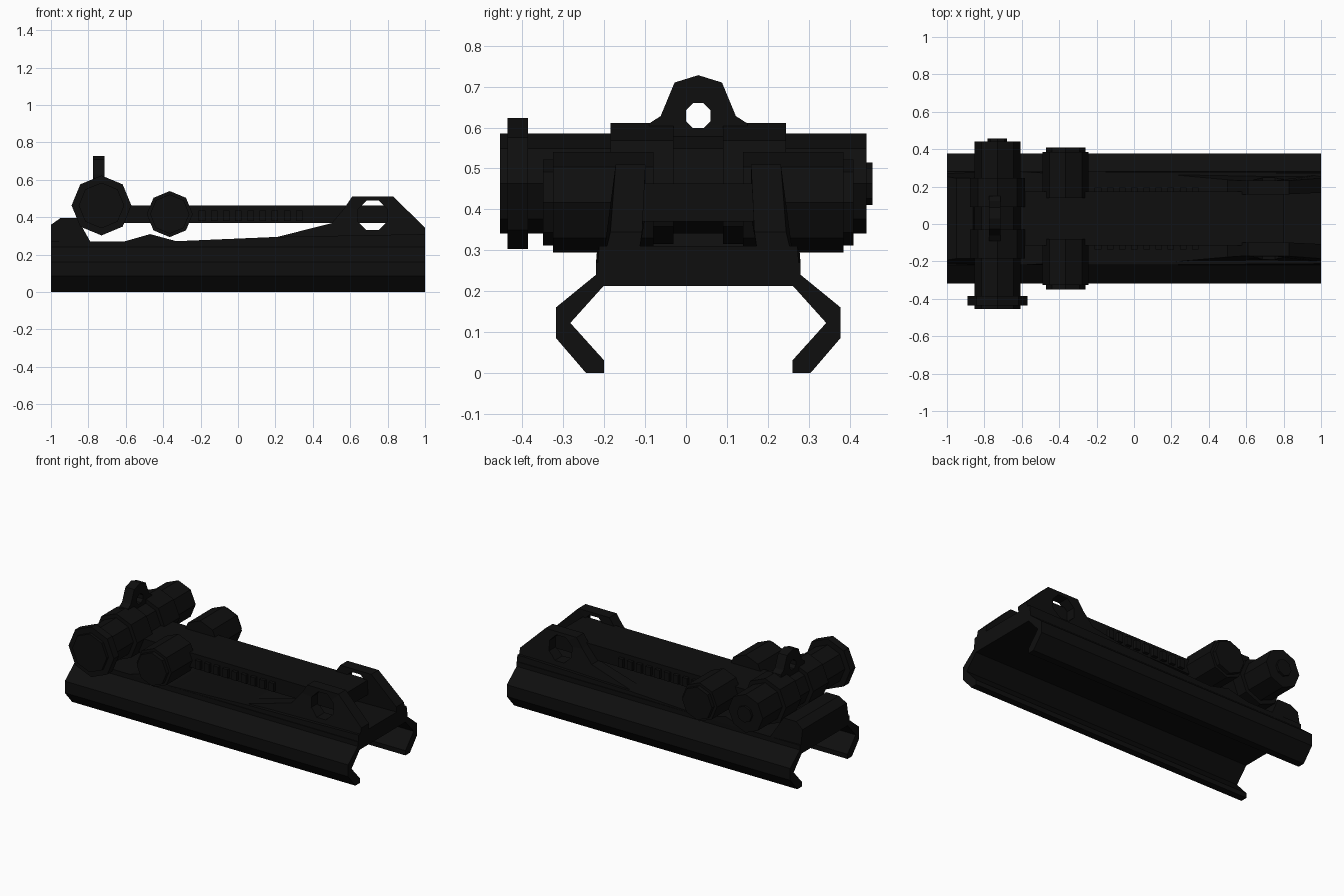
import bpy, bmesh, math

if "Cube" in bpy.data.objects:
    bpy.data.objects.remove(bpy.data.objects["Cube"])

CY = 0.03  # y position of the symmetry plane

black = bpy.data.materials.new("matte black")
black.diffuse_color = (0.0045, 0.0045, 0.0045, 1)
black.use_nodes = True
black.node_tree.nodes["Principled BSDF"].inputs["Base Color"].default_value = black.diffuse_color


def prism(name, pts, axis, a, b, taper=None):
    """Extrude a closed profile along x (pts = y,z) or y (pts = x,z)."""
    bm = bmesh.new()
    rings = []
    for t in (a, b):
        ring = []
        for u, z in pts:
            co = (t, u, z) if axis == "x" else (u, t, z)
            if taper:
                co = taper(*co)
            ring.append(bm.verts.new(co))
        rings.append(ring)
    n = len(pts)
    bm.faces.new(rings[0])
    bm.faces.new(rings[1][::-1])
    for i in range(n):
        j = (i + 1) % n
        bm.faces.new((rings[0][i], rings[1][i], rings[1][j], rings[0][j]))
    bmesh.ops.recalc_face_normals(bm, faces=bm.faces)
    me = bpy.data.meshes.new(name)
    bm.to_mesh(me)
    bm.free()
    me.materials.append(black)
    ob = bpy.data.objects.new(name, me)
    bpy.context.collection.objects.link(ob)
    return ob


def octagon(c, z, r, turn=0.0):
    return [(c + r * math.cos(math.radians(45 * i + turn)),
             z + r * math.sin(math.radians(45 * i + turn))) for i in range(8)]


def rect(a, b, z0, z1):
    return [(a, z0), (b, z0), (b, z1), (a, z1)]


def cut(ob, cutter):
    m = ob.modifiers.new("hole", "BOOLEAN")
    m.operation = "DIFFERENCE"
    m.solver = "EXACT"
    m.object = cutter
    cutter.hide_render = True
    cutter.hide_viewport = True


def mirrored_y(name, pts, a, b, taper=None):
    """Pair of prisms at distance a..b either side of the symmetry plane."""
    return [prism(f"{name}_{side}", pts, "y", CY + s * a, CY + s * b, taper)
            for s, side in ((-1, "near"), (1, "far"))]


def narrow(x, y, z):
    """Lean the body sides inward above the clamp."""
    k = min(max((z - 0.29) / 0.09, 0), 1)
    return (x, CY + (y - CY) * (1 - 0.14 * k), z)


# Rail clamp: hooked legs and deck in one section
half = [(0.25, 0.27), (0.25, 0.24), (0.348, 0.16), (0.348, 0.085), (0.275, 0),
        (0.23, 0), (0.23, 0.03), (0.313, 0.122), (0.232, 0.212)]
section = [(CY + y, z) for y, z in half] + [(CY - y, z) for y, z in reversed(half)]
prism("rail_clamp", section, "x", -1, 1)

# Body with raised lip at the rear-sight end
body = [(-1, 0.22), (-1, 0.36), (-0.95, 0.395), (-0.86, 0.395), (-0.79, 0.27),
        (-0.61, 0.27), (-0.47, 0.31), (-0.33, 0.272), (0.21, 0.295),
        (1, 0.31), (1, 0.22)]
prism("body", body, "y", CY - 0.25, CY + 0.25, narrow)

# Hinge ears with pin holes
ear = [(0.21, 0.26), (0.21, 0.295), (0.5, 0.368), (0.57, 0.45), (0.61, 0.51),
       (0.83, 0.51), (1, 0.345), (1, 0.26)]
pin_cutter = prism("pin_hole_cutter", octagon(0.72, 0.41, 0.085, 22.5), "y", -0.5, 0.5)
for e in mirrored_y("hinge_ear", ear, 0.15, 0.235, narrow):
    cut(e, pin_cutter)

# Folding leaf
prism("leaf", rect(-0.72, 0.8, 0.37, 0.463), "y", CY - 0.145, CY + 0.145)

# Rack teeth on both sides of the leaf
for i in range(9):
    x = -0.21 + i * 0.065
    mirrored_y(f"rack_tooth_{i}", rect(x, x + 0.035, 0.38, 0.435), 0.14, 0.165)

# Slider buttons with stepped caps
mirrored_y("slider_button", octagon(-0.365, 0.417, 0.123), 0.11, 0.355)
mirrored_y("slider_cap", octagon(-0.365, 0.417, 0.105), 0.35, 0.38)

# Windage drum, collars, adjusting wheel and end stub
DX, DZ = -0.73, 0.463
prism("windage_drum", octagon(DX, DZ, 0.122), "y", -0.455, 0.442)
mirrored_y("drum_collar", octagon(DX, DZ, 0.148), 0.06, 0.215)
prism("windage_wheel", octagon(DX, DZ, 0.16), "y", -0.437, -0.386)
prism("drum_end_stub", octagon(DX, DZ, 0.052), "y", 0.43, 0.456)

# Peep sight plate with round hole
side = [(0.12, 0.5), (0.12, 0.61), (0.092, 0.628), (0.058, 0.71)]
plate = [(CY + y, z) for y, z in side] + [(CY, 0.728)] + \
        [(CY - y, z) for y, z in reversed(side)]
peep = prism("peep_plate", plate, "x", -0.775, -0.713)
cut(peep, prism("peep_cutter", octagon(CY, 0.629, 0.033, 22.5), "x", -1, -0.5))
